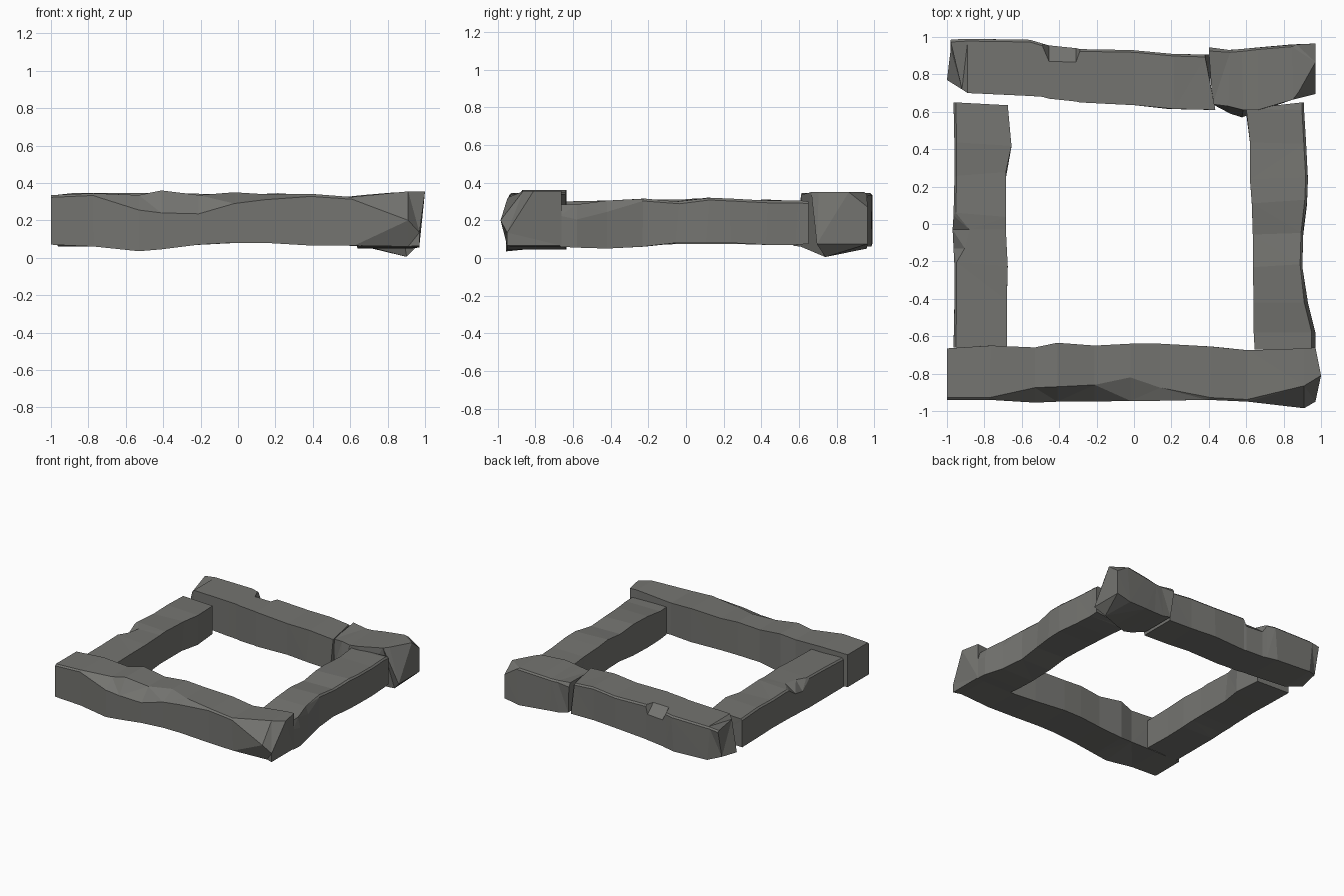
import bpy, bmesh, random
from mathutils import Vector

random.seed(4)
stone = bpy.data.materials.new("grey stone")
stone.diffuse_color = (0.175, 0.175, 0.163, 1)


def beam(name, axis, stations, chips={}, tweaks={}):
    """Loft a rough hewn beam. Station: (position, outer, inner, z_low, z_high).
    chips: station -> (inward, down) cut of the top outer edge.
    tweaks: (station, corner) -> (along, across, up) offset.
    Corners: 0 low outer, 1 low inner, 2 top inner, 3 top outer, 4 side outer."""
    bm = bmesh.new()
    rings = []
    for i, (t, out, inn, lo, hi) in enumerate(stations):
        s = 1 if inn > out else -1
        cw, cd = chips.get(i, (0.012, 0.012))
        corners = [(out, lo), (inn, lo), (inn, hi), (out + s * cw, hi), (out, hi - cd)]
        inside = 0 < i < len(stations) - 1
        ring = []
        for k, (w, z) in enumerate(corners):
            da, dw, dz = tweaks.get((i, k), (0, 0, 0))
            # small shift along the beam keeps the facets irregular
            a = t + da + (random.uniform(-0.018, 0.018) if inside and (i not in chips) else 0)
            w, z = w + dw, z + dz
            ring.append(bm.verts.new((a, w, z) if axis == "x" else (w, a, z)))
        rings.append(ring)
    for a, b in zip(rings, rings[1:]):
        for k in range(5):
            n = (k + 1) % 5
            bm.faces.new((a[k], a[n], b[n], b[k]))
    bm.faces.new(rings[0])
    bm.faces.new(rings[-1])
    bmesh.ops.triangulate(bm, faces=bm.faces[:])
    bmesh.ops.recalc_face_normals(bm, faces=bm.faces[:])
    me = bpy.data.meshes.new(name)
    bm.to_mesh(me)
    bm.free()
    me.materials.append(stone)
    bpy.context.collection.objects.link(bpy.data.objects.new(name, me))


# front beam: long chipped top edge, pointed right corner
beam("front_beam", "x", [
    (-1.00, -0.94, -0.665, 0.07, 0.335),
    (-0.76, -0.94, -0.65, 0.06, 0.345),
    (-0.53, -0.955, -0.66, 0.035, 0.335),
    (-0.41, -0.95, -0.635, 0.045, 0.36),
    (-0.21, -0.95, -0.65, 0.07, 0.335),
    (-0.02, -0.945, -0.64, 0.08, 0.35),
    (0.14, -0.945, -0.64, 0.08, 0.34),
    (0.40, -0.94, -0.655, 0.065, 0.34),
    (0.62, -0.95, -0.675, 0.065, 0.325),
    (0.91, -0.985, -0.665, 0.06, 0.355),
    (0.97, -0.95, -0.66, 0.065, 0.355)],
    {2: (0.08, 0.08), 3: (0.08, 0.12), 4: (0.09, 0.10), 5: (0.125, 0.06),
     6: (0.07, 0.03), 9: (0.12, 0.155), 10: (0.14, 0.22)},
    {(9, 0): (0, 0.06, 0), (10, 3): (0.03, 0, 0), (2, 1): (0, 0, 0.03)})

# back beam: slanted left end, square notch in the top outer edge
beam("back_beam", "x", [
    (-0.98, 0.985, 0.72, 0.085, 0.335),
    (-0.90, 0.99, 0.70, 0.075, 0.345),
    (-0.57, 0.985, 0.685, 0.06, 0.345),
    (-0.49, 0.965, 0.68, 0.06, 0.345),
    (-0.455, 0.955, 0.67, 0.06, 0.345),
    (-0.31, 0.94, 0.655, 0.065, 0.345),
    (-0.29, 0.935, 0.65, 0.065, 0.345),
    (0.00, 0.93, 0.635, 0.08, 0.335),
    (0.20, 0.91, 0.615, 0.08, 0.345),
    (0.41, 0.905, 0.61, 0.075, 0.33)],
    {3: (0.012, 0.012), 4: (0.085, 0.07), 5: (0.075, 0.07), 6: (0.012, 0.012)},
    {(0, 2): (0.06, 0, -0.02), (0, 1): (-0.02, 0.05, 0), (0, 0): (0, -0.05, 0.02),
     (9, 2): (0.025, 0, 0), (9, 3): (-0.03, 0, 0), (9, 4): (-0.03, 0, 0)})

# broken off corner block with a low hanging point
beam("back_corner_block", "x", [
    (0.42, 0.925, 0.64, 0.09, 0.32),
    (0.50, 0.93, 0.59, 0.07, 0.325),
    (0.58, 0.935, 0.57, 0.065, 0.325),
    (0.68, 0.945, 0.61, 0.06, 0.335),
    (0.85, 0.96, 0.665, 0.05, 0.35),
    (0.97, 0.965, 0.695, 0.075, 0.35)],
    {0: (0.03, 0.03), 5: (0.10, 0.08)},
    {(0, 3): (-0.02, 0.03, 0.02), (0, 4): (-0.02, 0.02, 0.02),
     (1, 2): (0, 0.04, 0), (2, 2): (0, 0.04, 0),
     (4, 1): (0.05, 0.075, -0.045), (5, 2): (-0.09, 0.01, 0)})

# right beam: flares outwards near the front
beam("right_beam", "y", [
    (-0.67, 0.97, 0.645, 0.06, 0.285),
    (-0.58, 0.97, 0.64, 0.055, 0.285),
    (-0.42, 0.93, 0.64, 0.05, 0.305),
    (-0.22, 0.90, 0.635, 0.06, 0.315),
    (-0.05, 0.905, 0.635, 0.08, 0.30),
    (0.12, 0.925, 0.63, 0.08, 0.32),
    (0.25, 0.93, 0.62, 0.08, 0.315),
    (0.42, 0.92, 0.62, 0.07, 0.305),
    (0.60, 0.91, 0.60, 0.07, 0.305),
    (0.65, 0.91, 0.60, 0.075, 0.30)],
    {0: (0.02, 0.06), 1: (0.02, 0.08), 2: (0.02, 0.06)},
    {(9, 2): (-0.04, 0, 0), (9, 1): (-0.04, 0, 0)})

# left beam: small chip in the middle of the top outer edge
beam("left_beam", "y", [
    (-0.66, -0.965, -0.68, 0.065, 0.30),
    (-0.42, -0.96, -0.68, 0.06, 0.305),
    (-0.22, -0.96, -0.675, 0.06, 0.31),
    (-0.13, -0.965, -0.68, 0.07, 0.31),
    (-0.03, -0.97, -0.685, 0.075, 0.31),
    (0.05, -0.965, -0.685, 0.075, 0.315),
    (0.26, -0.96, -0.685, 0.075, 0.305),
    (0.43, -0.96, -0.655, 0.07, 0.31),
    (0.65, -0.965, -0.675, 0.07, 0.30)],
    {3: (0.06, 0.08), 4: (0.09, 0.06)},
    {(8, 2): (-0.015, 0, 0), (8, 1): (-0.015, 0, 0)})
